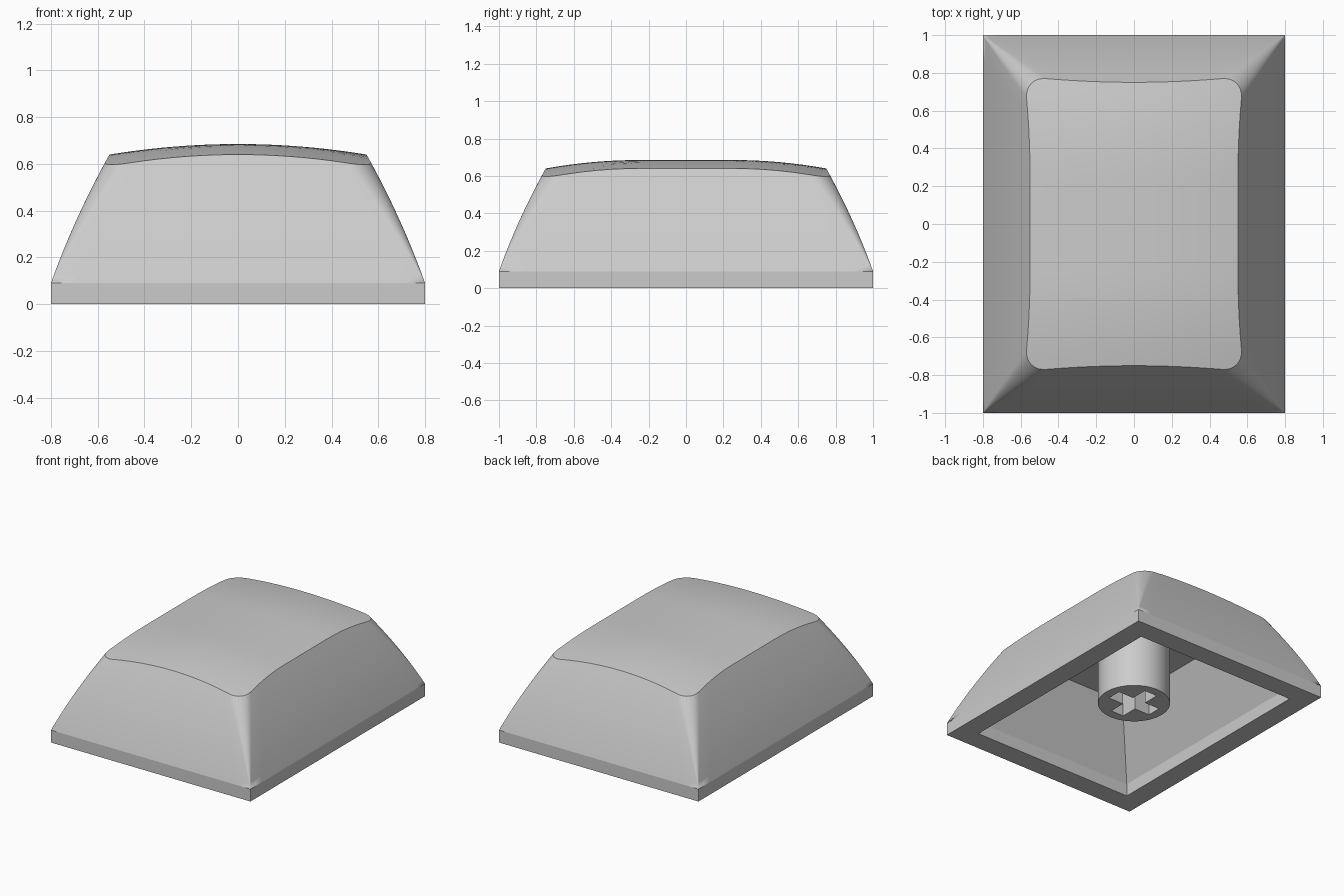
import bpy
import bmesh
from math import sin, cos, pi, radians

cube = bpy.data.objects.get("Cube")
if cube:
    bpy.data.objects.remove(cube, do_unlink=True)

HX, HY = 0.8, 1.0          # base half sizes
BAND, EDGE = 0.09, 0.64    # top of the upright band, height of the side's upper edge
ARC, SPAN = 10, 16         # steps per corner and per straight side

grey = bpy.data.materials.new("grey_plastic")
grey.use_nodes = True
grey.diffuse_color = (0.6, 0.6, 0.6, 1)
grey.node_tree.nodes["Principled BSDF"].inputs["Base Color"].default_value = (0.6, 0.6, 0.6, 1)


def outline(hx, hy, r):
    """Rounded rectangle with a fixed number of points."""
    arcs = []
    for q, (sx, sy) in enumerate([(1, 1), (-1, 1), (-1, -1), (1, -1)]):
        arcs.append([(sx * (hx - r) + r * cos((q + k / ARC) * pi / 2),
                      sy * (hy - r) + r * sin((q + k / ARC) * pi / 2)) for k in range(ARC + 1)])
    pts = []
    for q in range(4):
        a, b = arcs[q][-1], arcs[(q + 1) % 4][0]
        pts += arcs[q]
        pts += [(a[0] + (b[0] - a[0]) * k / SPAN, a[1] + (b[1] - a[1]) * k / SPAN)
                for k in range(1, SPAN)]
    return pts


def side_outline(z):
    """Outer cross-section at height z: bulged sides, corners rounding upward."""
    t = max(0, (z - BAND) / (EDGE - BAND))
    inset = 0.25 * (0.78 * t + 0.22 * t * t)
    return outline(HX - inset, HY - inset, 0.11 * t)


def crown(x, y):
    """Height of the domed top."""
    return 0.685 - 0.045 * (x / 0.55) ** 2 - 0.045 * (max(0, abs(y) - 0.25) / 0.5) ** 2


def finish(obj):
    bpy.ops.object.select_all(action='DESELECT')
    obj.select_set(True)
    bpy.context.view_layer.objects.active = obj
    if obj.type == 'CURVE':
        bpy.ops.object.convert(target='MESH')
    bpy.ops.object.shade_smooth_by_angle(angle=radians(15))


def flat(hx, hy, z):
    return [(x, y, z) for x, y in outline(hx, hy, 0)]


# Upper edge: where the sides meet the dome
count = len(side_outline(0))
rim = []
for i in range(count):
    z = EDGE
    for _ in range(8):
        x, y = side_outline(z)[i]
        z = crown(x, y)
    rim.append((x, y, z))

# Rings from the inner ceiling, down the inside, round the lip, up and over
rings = [flat(0.42, 0.62, 0.54), flat(0.65, 0.85, BAND), flat(0.65, 0.85, 0), flat(HX, HY, 0)]
LEVELS, TOP = 14, 12
for k in range(LEVELS):
    ring = []
    for i in range(count):
        z = BAND + (rim[i][2] - BAND) * k / LEVELS
        ring.append((*side_outline(z)[i], z))
    rings.append(ring)
for k in range(TOP):
    s = 1 - k / TOP
    rings.append([(x * s, y * s, crown(x * s, y * s)) for x, y, _ in rim])

# Cap shell
bm = bmesh.new()
loops = [[bm.verts.new(p) for p in ring] for ring in rings]
for a, b in zip(loops, loops[1:]):
    for i in range(count):
        j = (i + 1) % count
        bm.faces.new((a[i], a[j], b[j], b[i]))
peak = bm.verts.new((0, 0, crown(0, 0)))
for i in range(count):
    bm.faces.new((loops[-1][i], loops[-1][(i + 1) % count], peak))
bmesh.ops.remove_doubles(bm, verts=bm.verts, dist=0.0001)
bm.edges.ensure_lookup_table()
bmesh.ops.holes_fill(bm, edges=[e for e in bm.edges if e.is_boundary], sides=0)
bmesh.ops.recalc_face_normals(bm, faces=bm.faces)
mesh = bpy.data.meshes.new("cap_shell")
bm.to_mesh(mesh)
bm.free()
mesh.materials.append(grey)
shell = bpy.data.objects.new("cap_shell", mesh)
bpy.context.collection.objects.link(shell)
finish(shell)

# Mounting stem: round post with a cross-shaped socket
curve = bpy.data.curves.new("mounting_stem", 'CURVE')
curve.dimensions = '2D'
curve.fill_mode = 'BOTH'
curve.extrude = 0.22
L, W = 0.175, 0.052
arm = [(L, -W), (L, W), (W, W)]
cross = []
for q in range(4):
    c, s = cos(q * pi / 2), sin(q * pi / 2)
    cross += [(x * c - y * s, x * s + y * c) for x, y in arm]
circle = [(0.242 * cos(2 * pi * k / 48), 0.242 * sin(2 * pi * k / 48)) for k in range(48)]
for pts in (circle, cross):
    spline = curve.splines.new('POLY')
    spline.points.add(len(pts) - 1)
    for p, (x, y) in zip(spline.points, pts):
        p.co = (x, y, 0, 1)
    spline.use_cyclic_u = True
curve.materials.append(grey)
stem = bpy.data.objects.new("mounting_stem", curve)
stem.location.z = 0.32
bpy.context.collection.objects.link(stem)
finish(stem)
